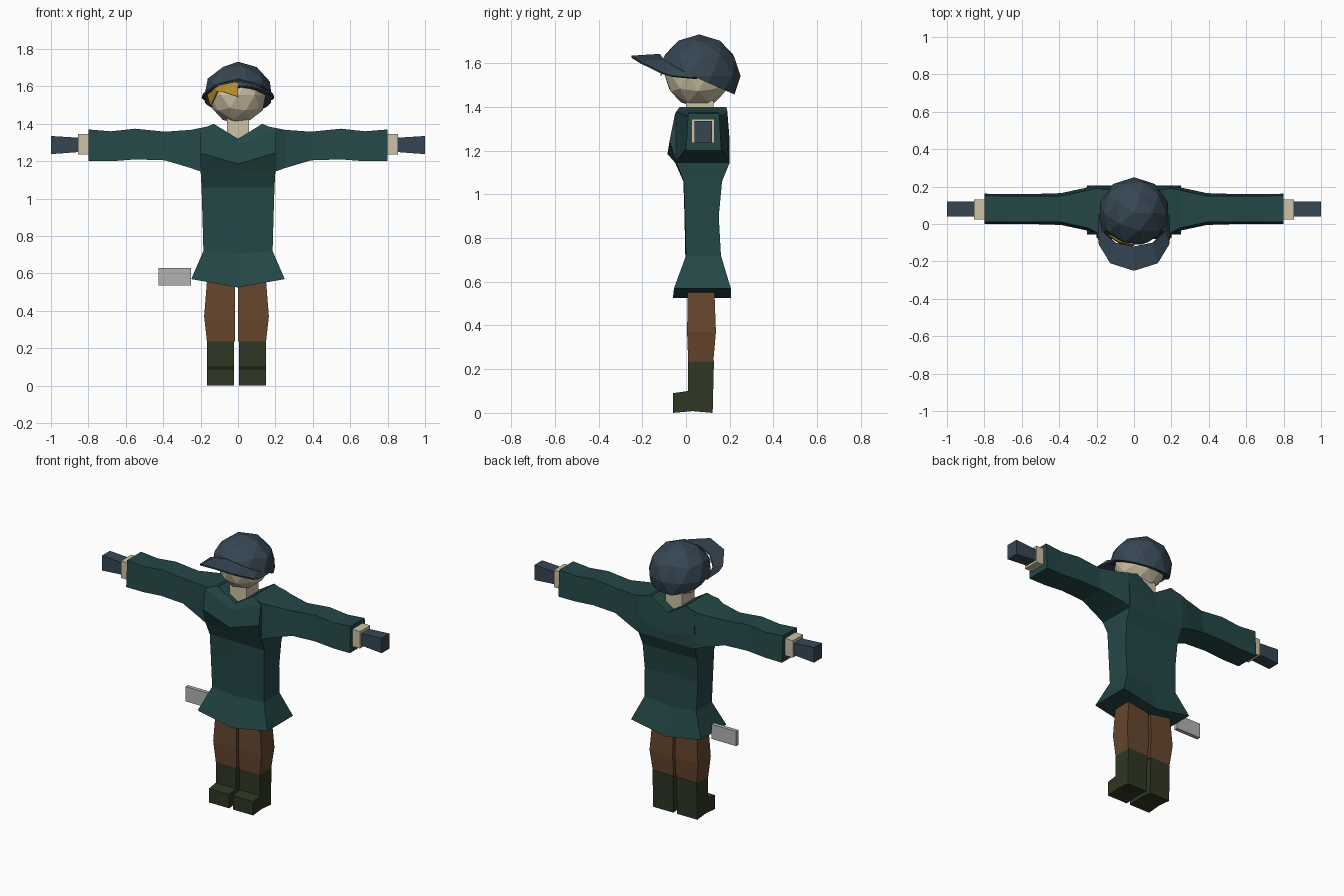
import bpy, bmesh, math
from mathutils import Vector, Matrix

if "Cube" in bpy.data.objects:
    bpy.data.objects.remove(bpy.data.objects["Cube"])


def material(name, rgb):
    m = bpy.data.materials.new(name)
    m.diffuse_color = (*rgb, 1)
    m.use_nodes = True
    m.node_tree.nodes["Principled BSDF"].inputs["Base Color"].default_value = m.diffuse_color
    return m


COAT = material("dark_teal", (0.018, 0.063, 0.062))
CAP = material("slate_blue", (0.037, 0.062, 0.087))
SKIN = material("pale_beige", (0.62, 0.54, 0.39))
TROUSER = material("brown", (0.135, 0.062, 0.027))
BOOT = material("dark_olive", (0.028, 0.038, 0.017))
HAIR = material("golden_yellow", (0.49, 0.27, 0.025))
METAL = material("grey", (0.45, 0.45, 0.45))


def finish(name, bm, mat):
    bmesh.ops.recalc_face_normals(bm, faces=bm.faces)
    me = bpy.data.meshes.new(name)
    bm.to_mesh(me)
    bm.free()
    me.materials.append(mat)
    ob = bpy.data.objects.new(name, me)
    bpy.context.collection.objects.link(ob)
    return ob


def loft(name, rings, mat, caps=None):
    """Skin a list of point rings and close both ends."""
    bm = bmesh.new()
    vs = [[bm.verts.new(p) for p in r] for r in rings]
    n = len(vs[0])
    for a, b in zip(vs, vs[1:]):
        for i in range(n):
            j = (i + 1) % n
            bm.faces.new((a[i], a[j], b[j], b[i]))
    for r in (vs[0], vs[-1]):
        for f in caps or [range(n)]:
            bm.faces.new([r[i] for i in f])
    return finish(name, bm, mat)


def z_ring(x0, x1, y0, y1, z):
    return [(x0, y0, z), (x1, y0, z), (x1, y1, z), (x0, y1, z)]


def box(name, x0, x1, y0, y1, z0, z1, mat):
    return loft(name, [z_ring(x0, x1, y0, y1, z0), z_ring(x0, x1, y0, y1, z1)], mat)


# Coat body: half width, side front y, middle front y, back y, side z, middle z
rings = []
for w, yf, ym, yb, zs, zm in [
        (.25, -.055, -.06, .205, .57, .525), (.185, 0, -.003, .16, .72, .705),
        (.19, -.005, -.007, .15, .90, .90), (.195, -.01, -.012, .165, 1.06, 1.06),
        (.20, -.045, -.05, .20, 1.145, 1.145), (.20, -.075, -.085, .20, 1.245, 1.185),
        (.20, -.05, -.06, .19, 1.37, 1.29), (.13, -.03, -.03, .185, 1.40, 1.32)]:
    rings.append([(-w, yf, zs), (0, ym, zm), (w, yf, zs),
                  (w, yb, zs), (0, yb, zm), (-w, yb, zs)])
loft("coat_body", rings, COAT, caps=[(0, 1, 4, 5), (1, 2, 3, 4)])

for side, s in (("left", 1), ("right", -1)):
    # Sleeve: x, bottom z, top z, bottom front and back y, top front and back y
    rings = []
    for x, zb, zt, bf, bb, tf, tb in [
            (.12, 1.145, 1.395, -.04, .195, -.03, .185),
            (.20, 1.145, 1.378, -.045, .20, -.045, .19),
            (.25, 1.163, 1.368, -.035, .195, -.02, .18),
            (.39, 1.205, 1.358, -.005, .165, .01, .15),
            (.55, 1.21, 1.374, 0, .16, .01, .15),
            (.68, 1.20, 1.36, 0, .16, .01, .15),
            (.80, 1.20, 1.37, 0, .162, .01, .152)]:
        rings.append([(s * x, bf, zb), (s * x, bb, zb), (s * x, tb, zt), (s * x, tf, zt)])
    loft(side + "_sleeve", rings, COAT)
    # Cuff and hand
    box(side + "_cuff", s * .78, s * .855, .025, .13, 1.235, 1.345, SKIN)
    rings = [[(s * x, .04, zb), (s * x, .12, zb), (s * x, .12, zt), (s * x, .04, zt)]
             for x, zb, zt in ((.84, 1.25, 1.325), (1.0, 1.238, 1.335))]
    loft(side + "_hand", rings, CAP)

    # Trouser leg
    c = -.008
    rings = [z_ring(c + s * .008, c + s * xo, yf, yb, z) for xo, yf, yb, z in
             ((.158, .01, .125, .235), (.173, .005, .137, .37), (.158, .008, .13, .56))]
    loft(side + "_trouser_leg", rings, TROUSER)

    # Boot from a side profile
    prof = [(-.06, 0), (.03, .008), (.122, 0), (.128, .24), (.01, .24), (.01, .10), (-.06, .09)]
    loft(side + "_boot", [[(c + s * x, y, z) for y, z in prof] for x in (.013, .158)], BOOT)

# Neck and head
box("neck", -.06, .06, 0, .125, 1.27, 1.43, SKIN)
bm = bmesh.new()
bmesh.ops.create_icosphere(bm, subdivisions=2, radius=.155,
                           matrix=Matrix.Translation((0, .055, 1.553)))
finish("head", bm, SKIN)

# Cap dome, cut along a slope that falls toward the back
bm = bmesh.new()
bmesh.ops.create_icosphere(bm, subdivisions=2, radius=.19,
                           matrix=Matrix.Translation((0, .06, 1.542)))
cut = bmesh.ops.bisect_plane(bm, geom=bm.verts[:] + bm.edges[:] + bm.faces[:],
                             plane_co=(0, 0, 1.555), plane_no=(0, .44, 1), clear_inner=True)
bmesh.ops.holes_fill(bm, edges=[e for e in bm.edges if e.is_boundary])
finish("cap_dome", bm, CAP)

# Curved cap brim: inner edge on the dome, outer edge in front
inner = [(.185, .05, 1.53), (.165, -.04, 1.575), (.10, -.10, 1.612), (0, -.12, 1.638)]
outer = [(.19, -.06, 1.54), (.185, -.11, 1.555), (.125, -.21, 1.605), (0, -.25, 1.63)]


def mirrored(pts):
    return pts + [(-x, y, z) for x, y, z in reversed(pts[:-1])]


bm = bmesh.new()
a = [bm.verts.new(p) for p in mirrored(inner)]
b = [bm.verts.new(p) for p in mirrored(outer)]
for i in range(len(a) - 1):
    bm.faces.new((a[i], b[i], b[i + 1], a[i + 1]))
brim = finish("cap_brim", bm, CAP)
mod = brim.modifiers.new("thickness", "SOLIDIFY")
mod.thickness = .01
mod.offset = 0

# Swept fringe over one side of the forehead
bm = bmesh.new()
top = [(0, -.112, 1.62), (-.08, -.095, 1.62), (-.13, -.065, 1.60), (-.165, -.005, 1.555)]
low = [(0, -.118, 1.545), (-.06, -.115, 1.565), (-.11, -.085, 1.575), (-.148, -.01, 1.495)]
a = [bm.verts.new(p) for p in top]
b = [bm.verts.new(p) for p in low]
for i in range(3):
    bm.faces.new((a[i], a[i + 1], b[i + 1], b[i]))
fringe = finish("hair_fringe", bm, HAIR)
fringe.modifiers.new("thickness", "SOLIDIFY").thickness = .008

# Flat metal piece at the hip
box("hip_blade", -.425, -.25, .07, .095, .535, .63, METAL)
